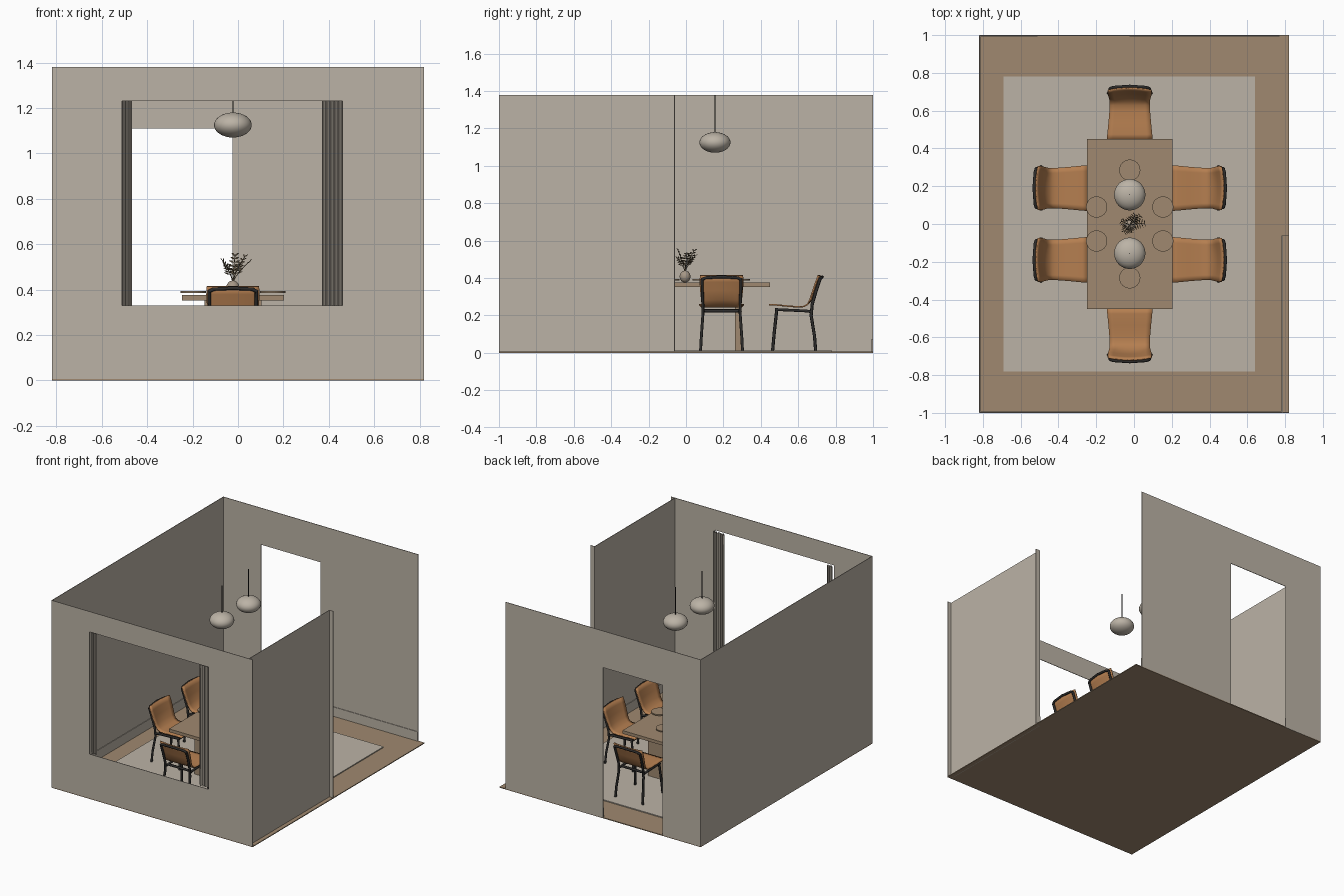
import bpy, bmesh, math
from mathutils import Vector, Matrix

if "Cube" in bpy.data.objects:
    bpy.data.objects.remove(bpy.data.objects["Cube"], do_unlink=True)


def material(name, rgb):
    m = bpy.data.materials.new(name)
    m.use_nodes = True
    m.diffuse_color = (*rgb, 1)
    m.node_tree.nodes["Principled BSDF"].inputs["Base Color"].default_value = (*rgb, 1)
    return m


PLASTER = material("warm grey plaster", (0.50, 0.45, 0.38))
OAK = material("brown oak", (0.35, 0.25, 0.16))
LEATHER = material("tan leather", (0.46, 0.21, 0.08))
BLACK = material("black metal", (0.025, 0.024, 0.023))
CLAY = material("clay", (0.38, 0.31, 0.24))
LEAF = material("dried leaf", (0.16, 0.12, 0.07))


def finish(name, bm, mat, smooth=False):
    bmesh.ops.recalc_face_normals(bm, faces=bm.faces)
    me = bpy.data.meshes.new(name)
    bm.to_mesh(me)
    bm.free()
    me.materials.append(mat)
    if smooth:
        for p in me.polygons:
            p.use_smooth = True
    ob = bpy.data.objects.new(name, me)
    bpy.context.collection.objects.link(ob)
    return ob


def box(name, x, y, z, mat):
    """Box from (min, max) ranges."""
    bm = bmesh.new()
    bmesh.ops.create_cube(bm, size=1)
    for v in bm.verts:
        v.co = [r[0] if c < 0 else r[1] for r, c in zip((x, y, z), v.co)]
    return finish(name, bm, mat)


def ellipsoid(name, centre, rx, rz, mat):
    bm = bmesh.new()
    bmesh.ops.create_uvsphere(bm, u_segments=32, v_segments=16, radius=1)
    bmesh.ops.transform(bm, matrix=Matrix.Translation(centre) @ Matrix.Diagonal((rx, rx, rz, 1)), verts=bm.verts)
    return finish(name, bm, mat, True)


def cylinder(name, x, y, z, r, mat, sides=32):
    bm = bmesh.new()
    bmesh.ops.create_cone(bm, cap_ends=True, segments=sides, radius1=r, radius2=r, depth=z[1] - z[0],
                          matrix=Matrix.Translation((x, y, sum(z) / 2)))
    return finish(name, bm, mat)


def tubes(name, paths, r, mat):
    """Round rods along several paths, as one mesh."""
    cu = bpy.data.curves.new(name, "CURVE")
    cu.dimensions = "3D"
    cu.bevel_depth = r
    cu.bevel_resolution = 1
    cu.use_fill_caps = True
    for path in paths:
        s = cu.splines.new("POLY")
        s.points.add(len(path) - 1)
        for p, co in zip(s.points, path):
            p.co = (*co, 1)
    tmp = bpy.data.objects.new(name + "_path", cu)
    bpy.context.collection.objects.link(tmp)
    bpy.context.view_layer.update()
    bm = bmesh.new()
    me = tmp.to_mesh()
    bm.from_mesh(me)
    tmp.to_mesh_clear()
    bpy.data.objects.remove(tmp, do_unlink=True)
    return finish(name, bm, mat, True)


W, H, T = 0.82, 1.38, 0.004     # half width, wall height, wall thickness
SIDE, DOOR, WIN = 0.79, (-0.51, -0.025), (-0.51, 0.46)
SILL, HEAD, LINTEL = 0.33, 1.23, 1.11

# Floor and rug
box("floor", (-W, W), (-1, 1), (0, 0.006), OAK)
box("rug", (-0.69, 0.64), (-0.78, 0.78), (0.006, 0.013), PLASTER)

# Front wall around the window
front = (-1, -1 + T)
box("front_wall_right", (-W, WIN[0]), front, (0, H), PLASTER)
box("front_wall_left", (WIN[1], W), front, (0, H), PLASTER)
box("front_wall_sill", WIN, front, (0, SILL), PLASTER)
box("front_wall_header", WIN, front, (HEAD, H), PLASTER)

# Back wall around the doorway
back = (1 - T, 1)
box("back_wall_right", (-W, DOOR[0]), back, (0, H), PLASTER)
box("back_wall_left", (DOOR[1], 0.77), back, (0, H), PLASTER)
box("back_wall_header", DOOR, back, (LINTEL, H), PLASTER)

# Side walls, the left one stopping half way with a short return
box("right_wall", (-W, -W + T), (-1, 1), (0, H), PLASTER)
box("left_wall", (SIDE - T, SIDE), (-1, -0.06), (0, H), PLASTER)
box("left_wall_return", (SIDE, W), (-0.06 - T, -0.06), (0, H), PLASTER)

# Baseboards
base = (0.006, 0.075)
box("baseboard_right", (-W + T, -W + 2 * T), (-1 + T, 1 - T), base, PLASTER)
box("baseboard_left", (SIDE - 2 * T, SIDE - T), (-1 + T, -0.06), base, PLASTER)
box("baseboard_front", (-W + T, SIDE - T), (-1 + T, -1 + 2 * T), base, PLASTER)
for name, x in (("a", (-W + T, DOOR[0])), ("b", (DOOR[1], 0.77))):
    box("baseboard_back_" + name, x, (1 - 2 * T, 1 - T), base, PLASTER)


# Pleated curtains at the window sides
def curtain(name, x0, x1, folds):
    bm = bmesh.new()
    n = folds * 8
    rows = []
    for i in range(n + 1):
        x = x0 + (x1 - x0) * i / n
        y = -0.975 + 0.013 * math.sin(2 * math.pi * folds * i / n)
        rows.append([bm.verts.new((x, y, z)) for z in (SILL, HEAD)])
    for a, b in zip(rows, rows[1:]):
        bm.faces.new((a[0], b[0], b[1], a[1]))
    finish(name, bm, PLASTER, True)


curtain("curtain_right", WIN[0], -0.467, 3)
curtain("curtain_left", 0.37, WIN[1], 5)

# Table with two slab legs
CX = -0.0225
box("table_top", (CX - 0.225, CX + 0.225), (-0.45, 0.45), (0.353, 0.376), OAK)
for name, s in (("front", -1), ("back", 1)):
    ys = sorted((s * 0.262, s * 0.298))
    box("table_leg_" + name, (CX - 0.125, CX + 0.125), ys, (0.013, 0.353), OAK)

# Plates
spots = [(CX, s * 0.285) for s in (-1, 1)] + [(CX + t * 0.175, s * 0.09) for t in (-1, 1) for s in (-1, 1)]
for i, (x, y) in enumerate(spots):
    cylinder("plate_%d" % (i + 1), x, y, (0.386, 0.394), 0.056, OAK)

# Pendant lamps
for name, s in (("front", -1), ("back", 1)):
    ellipsoid("lamp_shade_" + name, (CX, s * 0.155, 1.125), 0.083, 0.055, PLASTER)
    cylinder("lamp_cord_" + name, CX, s * 0.155, (1.17, H), 0.0025, BLACK, 8)

# Vase with dried fronds
ellipsoid("vase", (CX, -0.005, 0.408), 0.029, 0.032, CLAY)
stems = []
bm = bmesh.new()
fronds = ((0.08, 0.01, 0.53), (0.055, 0.05, 0.55), (0.01, -0.04, 0.555),
          (-0.045, 0.02, 0.53), (-0.03, -0.04, 0.51), (0.03, 0.055, 0.52))
for dx, dy, top in fronds:
    tip = Vector((dx, dy, top - 0.43))
    root = Vector((CX, -0.005, 0.43))
    path = [root + Vector((tip.x * t ** 1.4, tip.y * t ** 1.4, tip.z * t)) for t in (0, 0.25, 0.5, 0.75, 1)]
    stems.append(path)
    side = tip.cross(Vector((0, 0, 1))).normalized()
    for k in range(5):
        t = 0.45 + 0.13 * k
        p = root + Vector((tip.x * t ** 1.4, tip.y * t ** 1.4, tip.z * t))
        along = tip.normalized()
        for s in (-1, 1):
            out = side * s * (0.034 - 0.004 * k) + along * 0.01
            pts = (p, p + out * 0.5 + along * 0.005, p + out, p + out * 0.5 - along * 0.005)
            bm.faces.new([bm.verts.new(q) for q in pts])
finish("frond_leaflets", bm, LEAF)
tubes("frond_stems", stems, 0.0018, LEAF)

# Chair shell: a bent profile of (depth, height, half width)
profile = ((0, 0.256, 0.121), (0.03, 0.257, 0.119), (0.09, 0.251, 0.113), (0.15, 0.246, 0.108),
           (0.185, 0.248, 0.107), (0.205, 0.26, 0.107), (0.218, 0.285, 0.109),
           (0.235, 0.335, 0.114), (0.25, 0.38, 0.117), (0.262, 0.414, 0.115))
bm = bmesh.new()
rows = []
for d, z, w in profile:
    bow = 0.012 if z > 0.27 else 0
    rows.append([bm.verts.new((w * u / 4, d + bow * (1 - (u / 4) ** 2), z)) for u in range(-4, 5)])
for a, b in zip(rows, rows[1:]):
    for i in range(8):
        bm.faces.new((a[i], a[i + 1], b[i + 1], b[i]))
shell = finish("chair_shell", bm, LEATHER, True)
solid = shell.modifiers.new("thickness", "SOLIDIFY")
solid.thickness = 0.008
solid.offset = 0

# Chair frame: legs, rails and back hoop
paths = []
for s in (-1, 1):
    paths.append([(s * 0.112, 0.018, 0.013), (s * 0.106, 0.028, 0.12), (s * 0.098, 0.04, 0.228)])
    paths.append([(s * 0.098, 0.03, 0.232), (s * 0.096, 0.2, 0.224), (s * 0.1, 0.225, 0.22)])
    paths.append([(s * 0.112, 0.248, 0.013), (s * 0.108, 0.242, 0.09), (s * 0.1, 0.224, 0.2),
                  (s * 0.1, 0.23, 0.26), (s * 0.103, 0.25, 0.33), (s * 0.104, 0.272, 0.395)])
paths.append([(-0.104, 0.272, 0.392), (-0.085, 0.278, 0.402), (0, 0.284, 0.406),
              (0.085, 0.278, 0.402), (0.104, 0.272, 0.392)])
for y, z in ((0.04, 0.228), (0.2, 0.224)):
    paths.append([(-0.098, y, z), (0.098, y, z)])
frame = tubes("chair_frame", paths, 0.0085, BLACK)

# Six places around the table
places = [(CX, 0.445, 0), (CX, -0.445, 180)]
places += [(CX + t * 0.2225, s * 0.19, -90 * t) for t in (-1, 1) for s in (-1, 1)]
for i, (x, y, turn) in enumerate(places):
    for part in (shell, frame):
        ob = part if i == 0 else part.copy()
        if i:
            ob.name = "%s_%d" % (part.name, i + 1)
            bpy.context.collection.objects.link(ob)
        ob.location = (x, y, 0)
        ob.rotation_euler.z = math.radians(turn)
